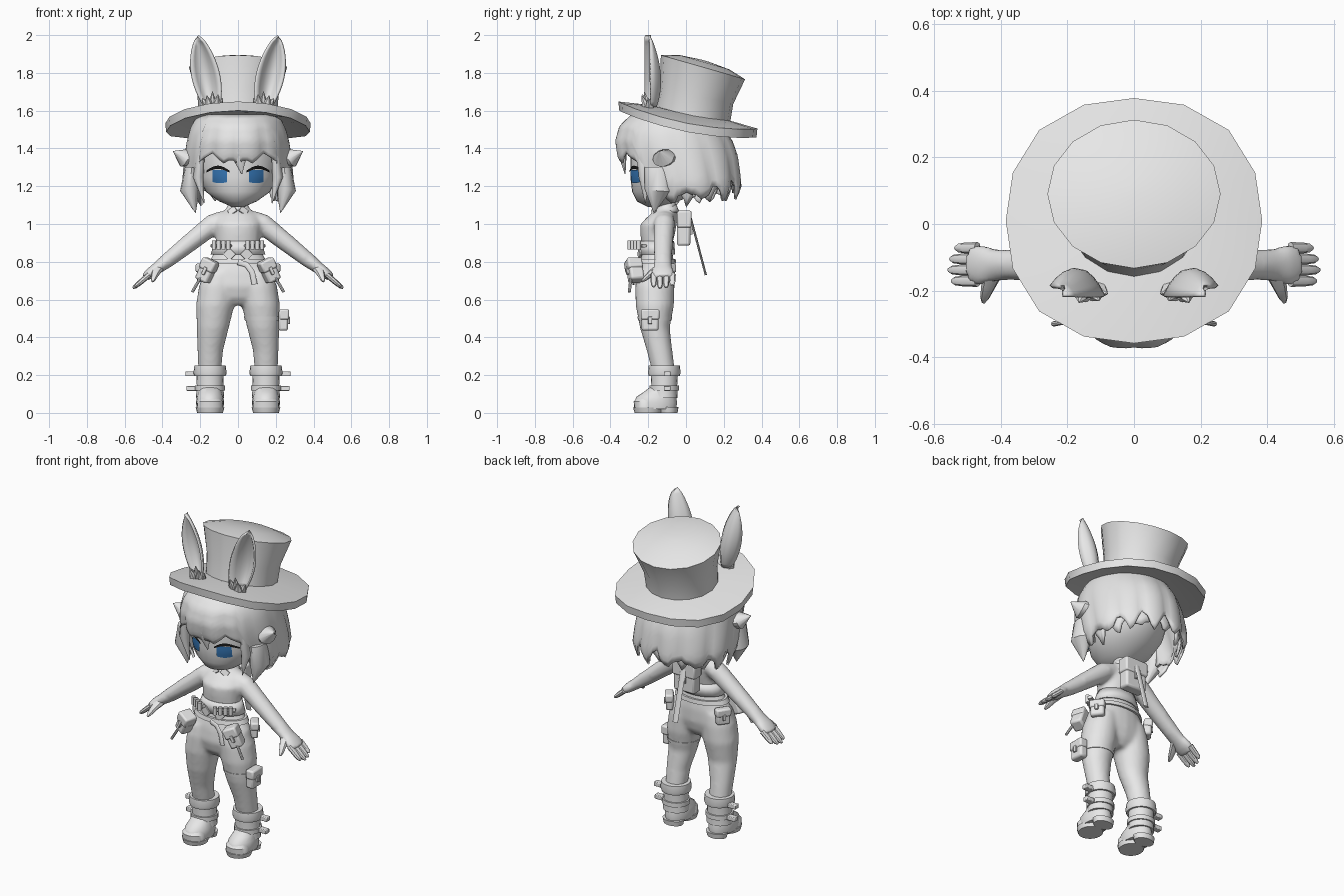
import bpy, bmesh, math
from mathutils import Vector, Matrix, Euler

cube = bpy.data.objects.get("Cube")
if cube:
    bpy.data.objects.remove(cube)


def material(name, rgb):
    m = bpy.data.materials.new(name)
    m.use_nodes = True
    m.diffuse_color = (*rgb, 1)
    m.node_tree.nodes["Principled BSDF"].inputs["Base Color"].default_value = (*rgb, 1)
    return m


GREY = material("light_grey", (0.8, 0.8, 0.8))
BLUE = material("eye_blue", (0.035, 0.18, 0.46))
BLACK = material("lash_black", (0.01, 0.01, 0.01))


def finish(name, bm, mat=GREY, mirror=False, thick=0, bevel=0):
    bmesh.ops.recalc_face_normals(bm, faces=bm.faces)
    me = bpy.data.meshes.new(name)
    bm.to_mesh(me)
    bm.free()
    me.materials.append(mat)
    ob = bpy.data.objects.new(name, me)
    bpy.context.collection.objects.link(ob)
    bpy.ops.object.select_all(action="DESELECT")
    ob.select_set(True)
    bpy.context.view_layer.objects.active = ob
    bpy.ops.object.shade_smooth_by_angle(angle=math.radians(40))
    if thick:
        mod = ob.modifiers.new("thickness", "SOLIDIFY")
        mod.thickness, mod.offset = thick, -1
    if bevel:
        mod = ob.modifiers.new("rounding", "BEVEL")
        mod.width, mod.segments = bevel, 2
    if mirror:
        ob.modifiers.new("other_side", "MIRROR")
    return ob


def grid(name, rows, closed=True, caps=True, **kw):
    """Skin neighbouring rows of points, optionally as closed rings with end caps."""
    bm = bmesh.new()
    vs = [[bm.verts.new(p) for p in row] for row in rows]
    n = len(rows[0])
    for lo, hi in zip(vs, vs[1:]):
        for i in range(n if closed else n - 1):
            j = (i + 1) % n
            bm.faces.new((lo[i], lo[j], hi[j], hi[i]))
    if closed and caps:
        bm.faces.new(vs[0])
        bm.faces.new(vs[-1])
    return finish(name, bm, **kw)


def ring(c, u, v, n):
    return [Vector(c) + u * math.cos(2 * math.pi * i / n) + v * math.sin(2 * math.pi * i / n)
            for i in range(n)]


def body(name, rings, n=20, x=0, side=1, **kw):
    """Level oval rings given as (z, y, half width, half depth[, x])."""
    rows = [ring((side * (r[4] if len(r) > 4 else x), r[1], r[0]), Vector((r[2], 0, 0)),
                 Vector((0, r[3], 0)), n) for r in rings]
    return grid(name, rows, **kw)


def tube(name, pts, radii, n=8, ref=(0, 1, 0), **kw):
    """Sweep an oval along points; each radius is a pair (across, along ref)."""
    pts = [Vector(p) for p in pts]
    rows = []
    for i, p in enumerate(pts):
        t = (pts[min(i + 1, len(pts) - 1)] - pts[max(i - 1, 0)]).normalized()
        u = Vector(ref).cross(t).normalized()
        rows.append(ring(p, u * radii[i][0], t.cross(u) * radii[i][1], n))
    return grid(name, rows, **kw)


def lock(name, a, b, c, w, d, **kw):
    return tube(name, (a, b, c), ((w * 0.7, d), (w, d), (0.002, 0.002)), **kw)


def box(name, loc, size, rot=(0, 0, 0), bevel=0.008, **kw):
    bm = bmesh.new()
    turn = Euler([math.radians(a) for a in rot]).to_matrix().to_4x4()
    bmesh.ops.create_cube(bm, size=1, matrix=Matrix.Translation(loc) @ turn @ Matrix.Diagonal((*size, 1)))
    return finish(name, bm, bevel=bevel, **kw)


def lerp(table, z):
    for a, b in zip(table, table[1:]):
        if z <= b[0]:
            t = max(0, (z - a[0]) / (b[0] - a[0]))
            return [p + (q - p) * t for p, q in zip(a[1:], b[1:])]
    return table[-1][1:]


# Head
HEAD = [(1.09, -.15, .03, .05), (1.12, -.15, .1, .11), (1.17, -.11, .17, .175), (1.25, -.08, .21, .215),
        (1.35, -.06, .225, .235), (1.5, -.05, .22, .24), (1.58, -.03, .15, .18)]
body("head", HEAD, n=32)


def face_patch(name, x0, x1, low, high, lift, mat):
    """Thin plate wrapped on the face between two edge heights."""
    rows = []
    for k in range(5):
        row = []
        for i in range(9):
            s = i / 8
            x, z = x0 + (x1 - x0) * s, low(s) + (high(s) - low(s)) * k / 4
            cy, rx, ry = lerp(HEAD, z)
            row.append((x, cy - ry * math.sqrt(1 - (x / rx) ** 2) - lift, z))
        rows.append(row)
    grid(name, rows, closed=False, mat=mat, mirror=True)


arch = lambda s: math.sin(math.pi * s)
face_patch("eye", .058, .134, lambda s: 1.222 - .006 * arch(s), lambda s: 1.287, .006, BLUE)
face_patch("eyelash", .045, .168, lambda s: 1.272 + .02 * arch(s), lambda s: 1.282 + .027 * arch(s), .009, BLACK)

# Hair shells of overlapping locks with pointed lower edges
HAIR = [(1.05, -.01, .235, .23), (1.12, .01, .272, .262), (1.2, 0, .302, .3), (1.28, -.02, .297, .312),
        (1.36, -.045, .287, .325), (1.44, -.065, .274, .315), (1.52, -.08, .25, .275), (1.58, -.07, .21, .22)]
COLS = 72


def hair_column(i, scale=1, shift=0):
    a = 2 * math.pi * i / COLS
    away = min(a, 2 * math.pi - a)
    point = abs((i + shift) % 6 / 3 - 1)
    if away < .82:
        low = 1.315 + .05 * point - .05 * max(0, 1 - away * 8) + .02 * away
    else:
        low = 1.085 + .03 * (away - .82) + .08 * point + .02 * math.sin(i * 1.3)
    pts = []
    for k in range(12):
        z = low + (1.58 - low) * k / 11
        cy, rx, ry = lerp(HAIR, z)
        bump = scale * (1 - .05 * point * point * (1 - k / 11))
        pts.append((rx * bump * math.sin(a), cy - ry * bump * math.cos(a), z))
    return pts


outer = [hair_column(i) for i in range(COLS)]
grid("hair", list(zip(*outer)), caps=False, thick=.014)
inner = [hair_column(i, .9, 3) for i in range(14, COLS - 13)]
grid("inner_hair", list(zip(*inner)), closed=False, thick=.014)
lock("side_lock", (.245, -.15, 1.3), (.255, -.15, 1.18), (.225, -.17, 1.06), .052, .07, n=12, mirror=True)
lock("cheek_lock", (.195, -.235, 1.4), (.21, -.22, 1.25), (.18, -.215, 1.11), .028, .03, n=12, mirror=True)
lock("side_tuft", (.235, -.1, 1.34), (.285, -.12, 1.35), (.343, -.14, 1.385), .05, .06, n=12, mirror=True)
lock("middle_fringe", (-.005, -.335, 1.46), (.005, -.338, 1.38), (.02, -.322, 1.265), .05, .024, n=12)


# Tilted top hat; the brim sinks toward both sides
def hat(name, sections, droop=0, full=0):
    rows = []
    for y, z, rx, ry, tilt in sections:
        t = math.radians(tilt)
        pts = ring((0, 0, 0), Vector((rx, 0, 0)), Vector((0, math.cos(t), math.sin(t))) * ry, 16)
        rows.append([p * (1 + full * (4 * p.x * p.y / (rx * rx)) ** 2 / 4)
                     + Vector((0, y, z - droop * (p.x / .385) ** 2)) for p in pts])
    grid(name, rows)


hat("hat_brim", [(.02, 1.55, .2, .2, -11), (.01, 1.53, .38, .37, -11), (.01, 1.577, .385, .375, -11),
                 (.02, 1.59, .2, .2, -11)], droop=.045, full=.05)
hat("hat_crown", [(.035, 1.56, .205, .2, -11), (.055, 1.68, .215, .2, -13), (.09, 1.83, .26, .232, -16),
                  (.095, 1.857, .16, .14, -16), (.1, 1.865, .02, .02, -16)])

# Upright ears with a hollow front
ear_rows = []
for k in range(15):
    s = k / 14
    half = .076 * math.sin(math.pi * (.13 + .87 * s)) ** .65 + .001
    cx = .138 + .08 * s - .01 * s * s
    ear_rows.append([(cx + half * u, -.2 + half * (1 - u * u) * (1 - .3 * s) + .015 * u, 1.62 + .38 * s)
                     for u in (-1, -.75, -.5, -.2, .2, .5, .75, 1)])
grid("ear", ear_rows, closed=False, thick=.012, mirror=True)
for i, (dx, dy, dz) in enumerate([(-.055, -.01, .03), (-.03, -.03, .05), (0, -.02, .065),
                                  (.03, -.035, .045), (.055, 0, .03)]):
    lock("ear_fluff_%d" % (i + 1), (.135 + dx * .3, -.185, 1.6), (.135 + dx * .6, -.195 + dy * .6, 1.63),
         (.135 + dx, -.2 + dy, 1.635 + dz), .026, .022, n=6, mirror=True)

# Skin: torso, arms and legs fused into one smooth surface
skin = [body("body", [(.57, -.165, .06, .06), (.61, -.165, .17, .09), (.67, -.165, .2, .106),
                      (.75, -.16, .187, .102), (.82, -.155, .142, .088), (.88, -.155, .114, .08),
                      (.95, -.15, .12, .092), (1.0, -.145, .127, .097), (1.05, -.12, .107, .072),
                      (1.08, -.1, .062, .052), (1.14, -.1, .042, .042)])]
for side in (1, -1):
    arm = [(.07, -.11, 1.03), (.13, -.115, 1.0), (.25, -.12, .905), (.37, -.122, .81), (.42, -.123, .772),
           (.46, -.123, .742), (.495, -.12, .716)]
    skin.append(tube("arm", [(side * x, y, z) for x, y, z in arm],
                     [(.045, .05), (.056, .057), (.049, .052), (.041, .047), (.033, .05), (.03, .064),
                      (.022, .058)], n=14))
    skin.append(body("leg", [(.74, -.163, .085, .095, .095), (.67, -.165, .1, .104, .107),
                             (.57, -.165, .102, .102, .121), (.45, -.165, .085, .079, .133),
                             (.33, -.14, .068, .068, .147), (.2, -.115, .06, .06, .15)], side=side))
for part in skin:
    part.select_set(True)
bpy.context.view_layer.objects.active = skin[0]
bpy.ops.object.join()
fuse = skin[0].modifiers.new("fuse", "REMESH")
fuse.mode, fuse.voxel_size, fuse.use_smooth_shade = "VOXEL", .012, True
blend = skin[0].modifiers.new("blend", "SMOOTH")
blend.factor, blend.iterations = .5, 6

# Vest, belt and collar
body("vest_hem", [(.84, -.155, .145, .098), (.91, -.153, .12, .09)], thick=.008, caps=False)
body("belt", [(.79, -.158, .172, .106), (.815, -.157, .158, .102)])
body("collar", [(1.065, -.1, .075, .065), (1.1, -.1, .05, .05)], caps=False, thick=.008)
box("collar_point", (.03, -.17, 1.07), (.045, .01, .035), (-25, 35, 10), bevel=.002, mirror=True)
box("vest_point", (.045, -.245, .84), (.05, .012, .05), (0, 45, 12), bevel=.002, mirror=True)
tube("vial_band", [(.04, -.278, .885), (.09, -.25, .885), (.138, -.22, .885)], [(.01, .016)] * 3, mirror=True)
for i in range(4):
    x = .052 + .025 * i
    body("vial_%d" % (i + 1), [(.866, -.33 + .62 * x, .0115, .0125), (.913, -.33 + .62 * x, .0115, .0125)],
         n=10, x=x, mirror=True)

# Fingers and thumbs
for i, reach in enumerate((.05, .065, .07, .06)):
    y = -.072 - .033 * i
    tube("finger_%d" % (i + 1), [(.47, y, .732), (.48 + reach * .6, y, .722 - reach * .5),
                                 (.48 + reach * .95, y, .718 - reach * .72), (.487 + reach, y, .714 - reach * .77)],
         [(.015, .018), (.014, .016), (.011, .013), (.005, .006)], mirror=True)
tube("thumb", [(.42, -.14, .768), (.437, -.185, .738), (.448, -.22, .708), (.452, -.235, .695)],
     [(.024, .03), (.018, .022), (.012, .014), (.005, .006)], ref=(1, 0, 0), mirror=True)
body("thigh_strap", [(.49, -.165, .094, .089, .13), (.51, -.165, .097, .092, .128)])

# Boots
boot = dict(x=.148, mirror=True)
body("boot_shaft", [(.08, -.115, .075, .07), (.14, -.115, .07, .068), (.25, -.115, .074, .075)], **boot)
body("boot_cuff", [(.195, -.115, .082, .082), (.21, -.115, .088, .086), (.25, -.115, .083, .083)], **boot)
body("ankle_strap", [(.118, -.115, .079, .077), (.145, -.115, .079, .077)], **boot)
body("boot_foot", [(.02, -.16, .07, .108), (.055, -.16, .075, .113), (.085, -.158, .07, .105),
                   (.11, -.14, .062, .085), (.14, -.12, .06, .065)], **boot)
body("front_sole", [(0, -.2, .068, .072), (.028, -.2, .076, .08)], **boot)
body("heel", [(0, -.09, .06, .045), (.03, -.09, .066, .05)], **boot)
body("toe_cap", [(.02, -.215, .07, .058), (.06, -.215, .068, .062), (.09, -.205, .045, .045)], **boot)
for name, z, x in (("upper_buckle", .207, .25), ("lower_buckle", .13, .245)):
    box(name, (x, -.1, z), (.055, .035, .026), bevel=.004, mirror=True)


# Pouches: a rounded body, a flap and a clasp, all turned together
def pouch(name, loc, size, rot, mirror=False):
    turn = Euler([math.radians(a) for a in rot]).to_matrix()
    w, d, h = size
    for part, off, dims, bev in (("body", (0, 0, 0), size, .012),
                                 ("flap", (0, -.004, h * .28), (w * 1.1, d * 1.08, h * .5), .01),
                                 ("clasp", (0, -d * .56, 0), (w * .25, .014, h * .35), .003)):
        box(name + "_" + part, Vector(loc) + turn @ Vector(off), dims, rot, bevel=bev, mirror=mirror)


pouch("hip_pouch", (.165, -.27, .752), (.075, .075, .12), (0, -25, 18), True)
pouch("rear_hip_pouch", (.18, -.1, .74), (.08, .045, .095), (0, 0, 125), True)
pouch("thigh_pouch", (.24, -.19, .49), (.09, .05, .11), (0, 0, 90))
pouch("backpack", (0, -.012, .975), (.14, .07, .18), (0, 0, 180))
tube("hip_rod", [(.19, -.29, .73), (.242, -.3, .64)], [(.008, .008)] * 2, mirror=True)
tube("hanging_strap", [(0, -.266, .798), (.045, -.272, .785), (.075, -.278, .745), (.088, -.278, .68)],
     [(.015, .006)] * 4)
tube("back_strap", [(0, .025, 1.03), (0, .06, .9), (0, .105, .73)], [(.006, .018)] * 3, ref=(1, 0, 0))
